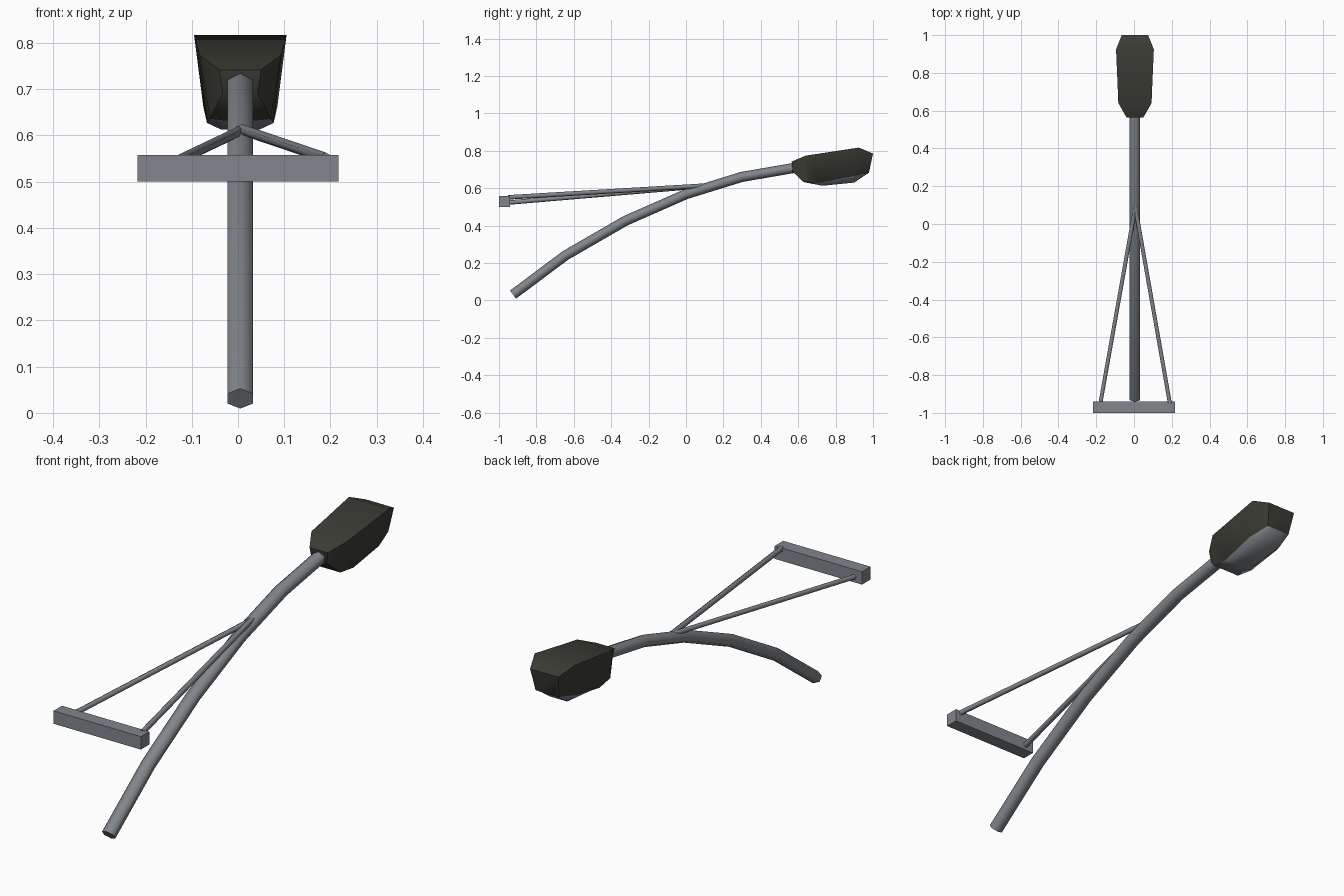
import bpy, bmesh, math
from mathutils import Vector

if "Cube" in bpy.data.objects:
    bpy.data.objects.remove(bpy.data.objects["Cube"])

CX = 0.005  # pole and lamp sit slightly off centre


def material(name, rgb):
    m = bpy.data.materials.new(name)
    m.diffuse_color = (*rgb, 1)
    m.use_nodes = True
    m.node_tree.nodes["Principled BSDF"].inputs["Base Color"].default_value = m.diffuse_color
    return m


steel = material("steel_grey", (0.22, 0.24, 0.26))
dark = material("dark_olive", (0.046, 0.046, 0.036))


def finish(bm, name, mats, angle=50):
    bmesh.ops.recalc_face_normals(bm, faces=bm.faces[:])
    me = bpy.data.meshes.new(name)
    bm.to_mesh(me)
    bm.free()
    ob = bpy.data.objects.new(name, me)
    bpy.context.collection.objects.link(ob)
    for m in mats:
        me.materials.append(m)
    bpy.ops.object.select_all(action='DESELECT')
    ob.select_set(True)
    bpy.context.view_layer.objects.active = ob
    bpy.ops.object.shade_smooth_by_angle(angle=math.radians(angle))
    return ob


def loft(rings):
    """Skin closed rings; returns bmesh and faces by (section, side)."""
    bm = bmesh.new()
    vs = [[bm.verts.new(p) for p in r] for r in rings]
    n = len(rings[0])
    grid = {}
    for i in range(len(vs) - 1):
        for j in range(n):
            k = (j + 1) % n
            grid[i, j] = bm.faces.new((vs[i][j], vs[i][k], vs[i + 1][k], vs[i + 1][j]))
    bm.faces.new(vs[0])
    bm.faces.new(vs[-1])
    return bm, grid


def tube(name, path, rx, rz, sides):
    path = [Vector(p) for p in path]
    rings = []
    for i, p in enumerate(path):
        t = (path[min(i + 1, len(path) - 1)] - path[max(i - 1, 0)]).normalized()
        side = t.cross(Vector((0, 0, 1))).normalized()
        up = side.cross(t)
        rings.append([p + side * rx * math.sin(a) + up * rz * math.cos(a)
                      for a in (2 * math.pi * k / sides for k in range(sides))])
    bm, _ = loft(rings)
    return finish(bm, name, [steel], 65)


# Curved six-sided pole
pole = [(-0.925, 0.031), (-0.645, 0.24), (-0.325, 0.425), (0, 0.568), (0.297, 0.66), (0.6, 0.712)]
tube("curved_pole", [(CX, y, z) for y, z in pole], 0.0275 / math.cos(math.pi / 6), 0.027, 6)

# Two bracing rods and the cross bar
tube("left_rod", [(-0.178, -0.95, 0.523), (0.007, 0.09, 0.611)], 0.012, 0.012, 6)
tube("right_rod", [(0.19, -0.95, 0.551), (0.007, 0.09, 0.613)], 0.012, 0.012, 6)
bm = bmesh.new()
bmesh.ops.create_cube(bm, size=1)
for v in bm.verts:
    v.co = Vector((v.co.x * 0.434, v.co.y * 0.06 - 0.97, v.co.z * 0.058 + 0.529))
finish(bm, "cross_bar", [steel])

# Lamp head: sections of (y, half width, z) for top rim, lower rim and lens
sections = [
    ((0.565, 0.045, 0.742), (0.570, 0.038, 0.690), (0.570, 0.020, 0.688)),
    ((0.640, 0.088, 0.774), (0.625, 0.066, 0.636), (0.632, 0.030, 0.632)),
    ((0.740, 0.092, 0.789), (0.710, 0.072, 0.627), (0.730, 0.042, 0.613)),
    ((0.924, 0.100, 0.817), (0.880, 0.080, 0.662), (0.900, 0.044, 0.630)),
    ((1.000, 0.070, 0.785), (0.978, 0.058, 0.684), (0.978, 0.030, 0.683)),
]
rings = []
for s in sections:
    right = [(CX + w, y, z) for y, w, z in s]
    left = [(CX - w, y, z) for y, w, z in reversed(s)]
    rings.append(right + left)
bm, grid = loft(rings)
for (i, j), f in grid.items():
    f.material_index = 1 if i >= 1 and j in (1, 2, 3) else 0
finish(bm, "lamp_head", [dark, steel])
